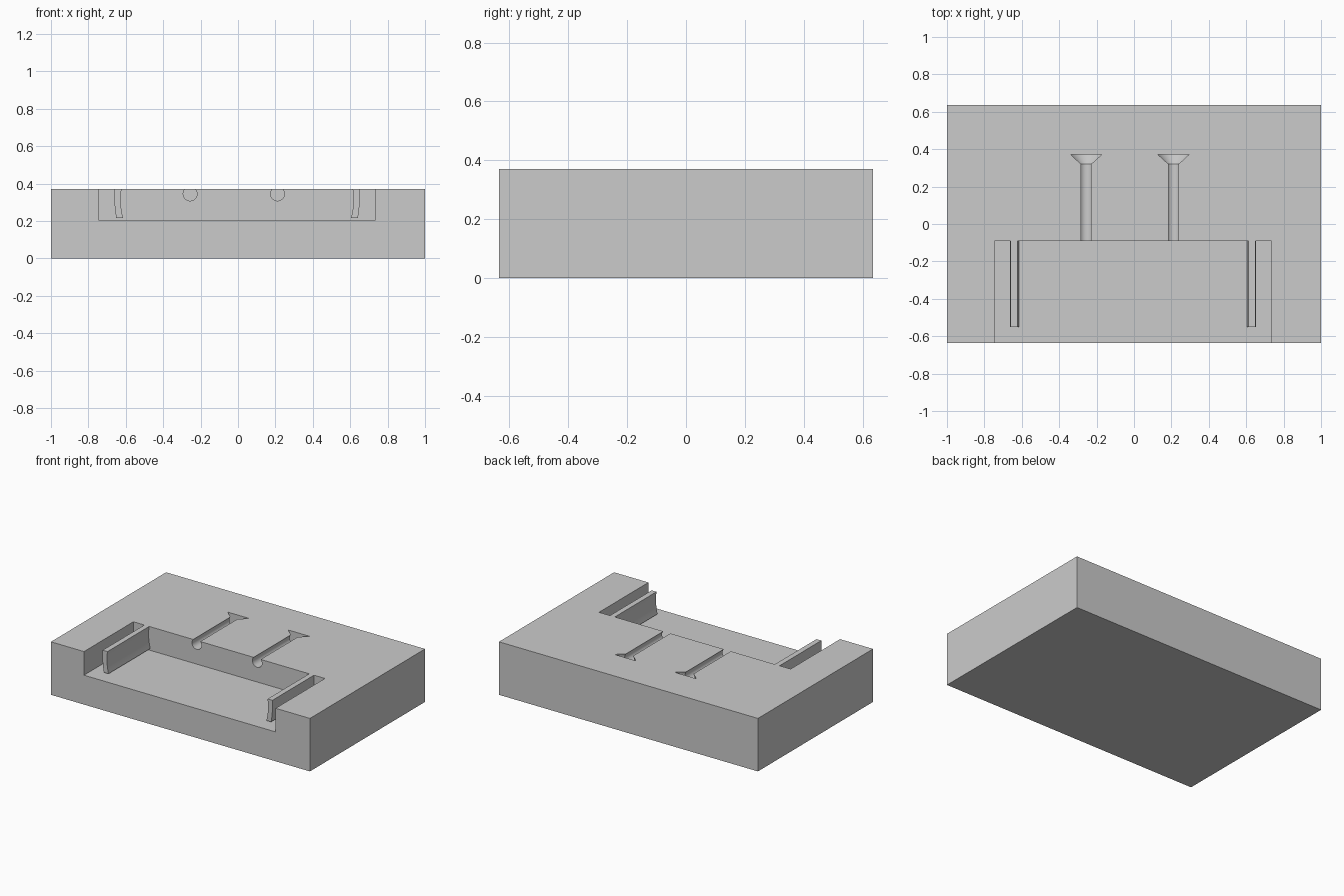
import bpy, bmesh, math
from mathutils import Matrix, Vector

cube = bpy.data.objects.get("Cube")
if cube:
    bpy.data.objects.remove(cube, do_unlink=True)

grey = bpy.data.materials.new("plain grey")
grey.use_nodes = True
colour = (0.6, 0.6, 0.6, 1)
grey.diffuse_color = colour
grey.node_tree.nodes["Principled BSDF"].inputs["Base Color"].default_value = colour

HEIGHT = 0.37
CENTRE = -0.005   # middle of the pocket


def prism(name, profile, y0, y1):
    """Extrude an (x, z) profile from y0 to y1."""
    bm = bmesh.new()
    face = bm.faces.new([bm.verts.new((x, y0, z)) for x, z in profile])
    ext = bmesh.ops.extrude_face_region(bm, geom=[face])
    verts = [g for g in ext["geom"] if isinstance(g, bmesh.types.BMVert)]
    bmesh.ops.translate(bm, vec=Vector((0, y1 - y0, 0)), verts=verts)
    return finish(name, bm)


def finish(name, bm):
    bmesh.ops.recalc_face_normals(bm, faces=bm.faces)
    mesh = bpy.data.meshes.new(name)
    bm.to_mesh(mesh)
    bm.free()
    mesh.materials.append(grey)
    obj = bpy.data.objects.new(name, mesh)
    bpy.context.collection.objects.link(obj)
    return obj


def box(name, x0, x1, y0, y1, z0, z1):
    return prism(name, [(x0, z0), (x1, z0), (x1, z1), (x0, z1)], y0, y1)


def spindle(name, x, z, rings, sides=48):
    """Turned solid along y from (y, radius) rings."""
    bm = bmesh.new()
    loops = []
    for y, r in rings:
        loops.append([bm.verts.new((x + r * math.cos(2 * math.pi * i / sides), y,
                                    z + r * math.sin(2 * math.pi * i / sides)))
                      for i in range(sides)])
    for a, b in zip(loops, loops[1:]):
        for i in range(sides):
            j = (i + 1) % sides
            bm.faces.new((a[i], a[j], b[j], b[i]))
    bm.faces.new(loops[0])
    bm.faces.new(loops[-1])
    return finish(name, bm)


def subtract(target, cutter):
    """Cut one solid from another and discard the cutter."""
    cutter.hide_render = True
    mod = target.modifiers.new("cut", "BOOLEAN")
    mod.operation = "DIFFERENCE"
    mod.solver = "EXACT"
    mod.object = cutter
    bpy.context.view_layer.update()
    deps = bpy.context.evaluated_depsgraph_get()
    mesh = bpy.data.meshes.new_from_object(target.evaluated_get(deps))
    target.modifiers.clear()
    target.data = mesh
    bpy.data.objects.remove(cutter, do_unlink=True)


# Main block
block = box("base_block", -1, 1, -0.635, 0.635, 0, HEIGHT)

# Pocket, leaving two thin curved arms standing from its back wall
pocket = box("pocket_cutter", CENTRE - 0.74, CENTRE + 0.74, -0.8, -0.09, 0.205, 0.5)
arm = [(0.61, 0.217), (0.617, 0.25), (0.622, 0.29), (0.623, 0.33), (0.618, HEIGHT),
       (0.618, 0.6), (0.655, 0.6), (0.655, HEIGHT), (0.657, 0.33), (0.655, 0.29),
       (0.651, 0.25), (0.646, 0.217)]
for side in (-1, 1):
    subtract(pocket, prism("arm_shape", [(CENTRE + side * x, z) for x, z in arm], -0.55, 0.1))
subtract(block, pocket)

# Round channels with flared ends
for x in (-0.256, 0.211):
    subtract(block, spindle("channel_cutter", x, 0.345,
                            [(-0.2, 0.037), (0.322, 0.037), (0.371, 0.0865)]))

# Smooth channels, crisp edges
bpy.context.view_layer.objects.active = block
block.select_set(True)
bpy.ops.object.shade_smooth_by_angle(angle=math.radians(25))
